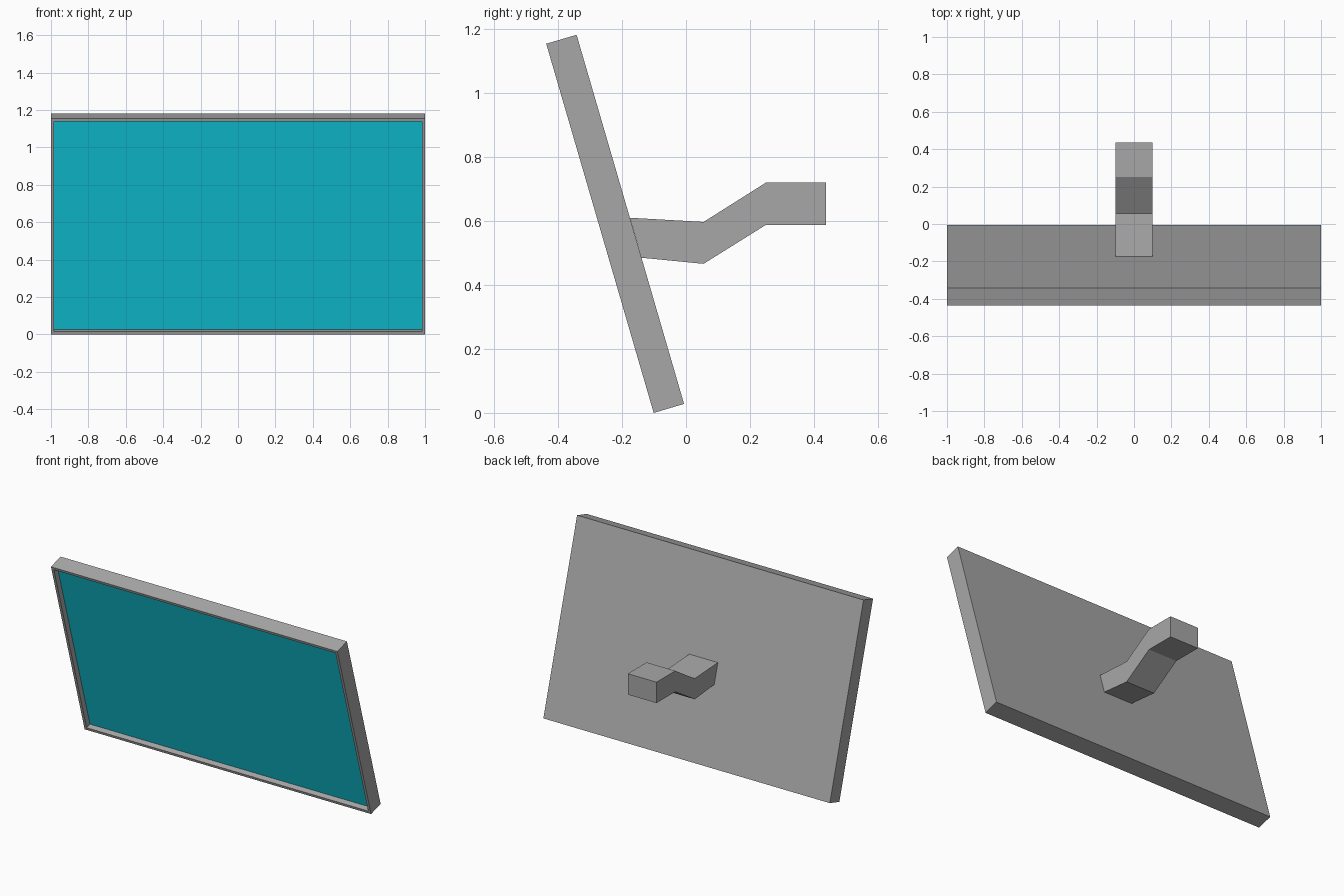
import bpy
import bmesh

cube = bpy.data.objects.get("Cube")
if cube:
    bpy.data.objects.remove(cube, do_unlink=True)


def make_material(name, colour):
    mat = bpy.data.materials.new(name)
    mat.use_nodes = True
    mat.diffuse_color = colour
    mat.node_tree.nodes["Principled BSDF"].inputs["Base Color"].default_value = colour
    return mat


grey = make_material("casing grey", (0.39, 0.39, 0.39, 1))
cyan = make_material("screen cyan", (0.006, 0.61, 0.77, 1))


def extruded_profile(profile, half_width):
    """Side profile of (y, z) points extruded evenly along x."""
    bm = bmesh.new()
    face = bm.faces.new([bm.verts.new((-half_width, y, z)) for y, z in profile])
    side = bmesh.ops.extrude_face_region(bm, geom=[face])
    verts = [v for v in side["geom"] if isinstance(v, bmesh.types.BMVert)]
    bmesh.ops.translate(bm, verts=verts, vec=(2 * half_width, 0, 0))
    bmesh.ops.recalc_face_normals(bm, faces=bm.faces[:])
    return bm


def add_object(name, bm, materials):
    mesh = bpy.data.meshes.new(name)
    bm.to_mesh(mesh)
    bm.free()
    for mat in materials:
        mesh.materials.append(mat)
    obj = bpy.data.objects.new(name, mesh)
    bpy.context.scene.collection.objects.link(obj)
    return obj


# Leaning display panel with a thin bezel and a recessed screen
panel = extruded_profile(
    [(-0.101, 0), (-0.006, 0.028), (-0.342, 1.182), (-0.437, 1.154)], 1.0)
panel.normal_update()
front = min(panel.faces, key=lambda f: f.normal.y)
bmesh.ops.inset_individual(panel, faces=[front], thickness=0.017, use_even_offset=True)
inward = front.normal * -0.035
screen = bmesh.ops.extrude_discrete_faces(panel, faces=[front])["faces"][0]
bmesh.ops.translate(panel, verts=screen.verts[:], vec=inward)
screen.material_index = 1
add_object("display_panel", panel, [grey, cyan])

# Cranked wall arm behind the panel
arm = extruded_profile(
    [(-0.175, 0.61), (-0.139, 0.485), (0.055, 0.466), (0.25, 0.588),
     (0.437, 0.588), (0.437, 0.72), (0.25, 0.72), (0.055, 0.597)], 0.1)
add_object("wall_arm", arm, [grey])
